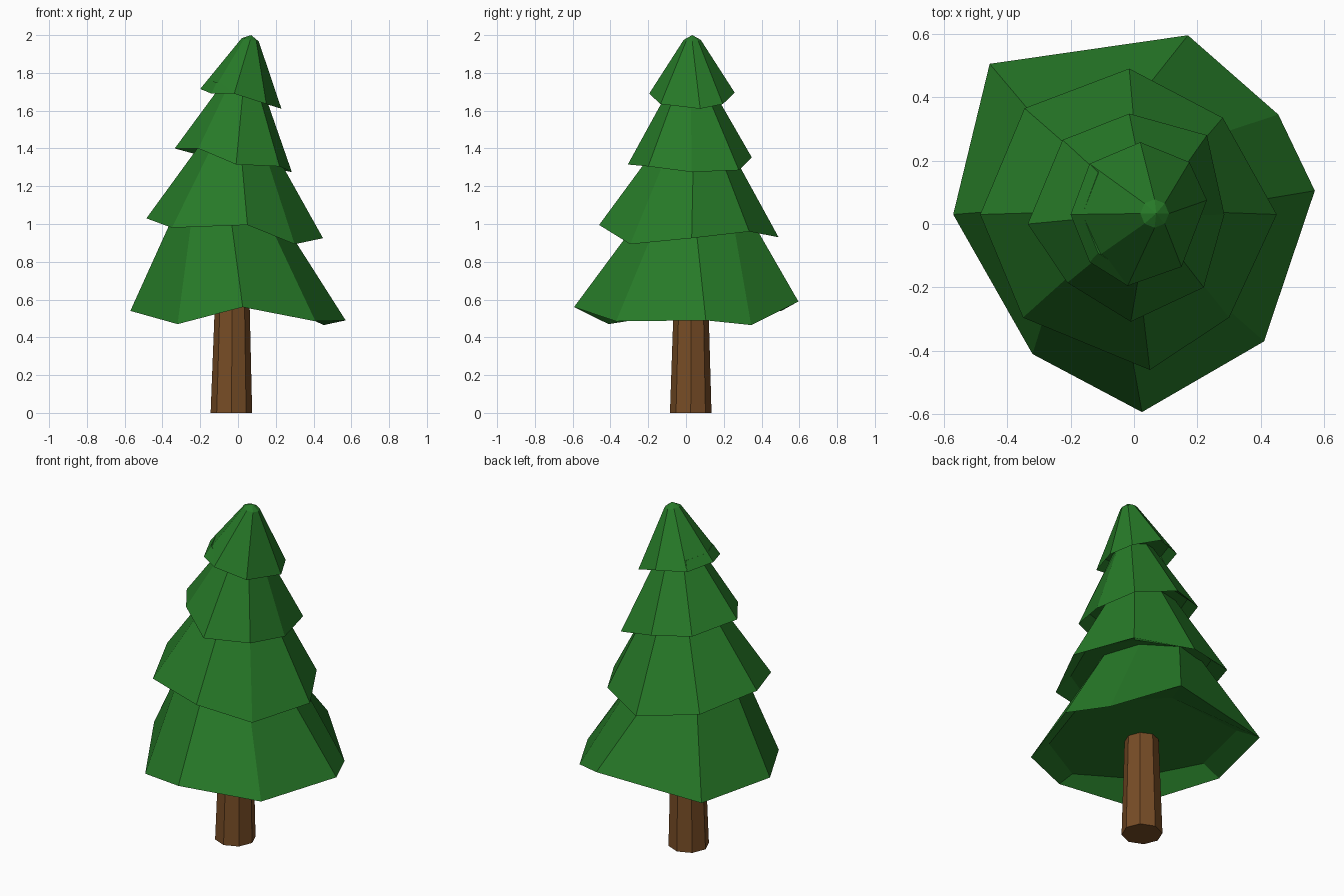
import bpy, bmesh, math
from mathutils import Vector

if "Cube" in bpy.data.objects:
    bpy.data.objects.remove(bpy.data.objects["Cube"])


def material(name, color):
    m = bpy.data.materials.new(name)
    m.diffuse_color = (*color, 1)
    m.use_nodes = True
    m.node_tree.nodes["Principled BSDF"].inputs["Base Color"].default_value = m.diffuse_color
    return m


GREEN = material("needle green", (0.020, 0.195, 0.021))
BROWN = material("bark brown", (0.185, 0.073, 0.019))


def ring(center, r, tilt=0.0, start=180):
    """Octagon of points, tilted so that it drops towards +x."""
    pts = []
    for i in range(8):
        a = math.radians(start + 45 * i)
        dx, dy = r * math.cos(a), r * math.sin(a)
        pts.append(Vector(center) + Vector((dx, dy, tilt * dx)))
    return pts


def loft(name, rings, mat, start=None, end=None):
    """Skin a list of rings, closing each end flat or with a fan to a point."""
    bm = bmesh.new()
    vs = [[bm.verts.new(p) for p in r] for r in rings]
    for a, b in zip(vs, vs[1:]):
        for i in range(8):
            j = (i + 1) % 8
            bm.faces.new((a[i], a[j], b[j], b[i]))
    for loop, tip in ((vs[0], start), (vs[-1], end)):
        if tip is None:
            bm.faces.new(loop)
        else:
            t = bm.verts.new(tip)
            for i in range(8):
                bm.faces.new((loop[i], loop[(i + 1) % 8], t))
    bmesh.ops.recalc_face_normals(bm, faces=bm.faces)
    me = bpy.data.meshes.new(name)
    bm.to_mesh(me)
    bm.free()
    me.materials.append(mat)
    ob = bpy.data.objects.new(name, me)
    bpy.context.collection.objects.link(ob)
    return ob


# Trunk: tapered octagon
loft("trunk", [ring((-0.035, 0.025, 0), 0.11),
               ring((-0.03, 0.027, 0.64), 0.09)], BROWN)

# Branch tiers: uneven rim points, rim tilt, top centre, top radius, top tilt
TIERS = [
    ([(-.57, .03, .54), (-.32, -.41, .47), (.025, -.593, .56), (.41, -.37, .485),
      (.57, .105, .49), (.455, .345, .465), (.17, .595, .59), (-.455, .505, .54)],
     -0.04, (-.04, .05, 1.05), .28, -.15),
    ([(-.485, .03, 1.03), (-.35, -.295, .98), (.05, -.46, .995), (.30, -.295, .893),
      (.45, .03, .925), (.28, .335, .96), (-.015, .49, .93), (-.345, .365, .98)],
     -0.11, (.01, .04, 1.45), .165, -.2),
    ([(-.335, 0, 1.40), (-.21, -.185, 1.40), (-.01, -.308, 1.315), (.22, -.2, 1.305),
      (.285, .03, 1.275), (.23, .28, 1.285), (-.015, .348, 1.353), (-.225, .265, 1.37)],
     -0.15, (.03, .025, 1.74), .1, -.2),
    ([(-.20, .03, 1.715), (-.14, -.12, 1.69), (-.02, -.195, 1.69), (.15, -.135, 1.635),
      (.23, .075, 1.61), (.175, .195, 1.635), (.02, .258, 1.695), (-.14, .19, 1.70)],
     -0.2, (.065, .033, 1.975), .045, -.2),
]

for n, (rim, tilt, top_c, top_r, top_tilt) in enumerate(TIERS):
    rim = [Vector(p) for p in rim]
    mid = sum(rim, Vector()) / 8
    # recessed underside
    inner = []
    for p in rim:
        q = mid + (p - mid) * 0.82
        q.z = mid.z + 0.055 + tilt * (q.x - mid.x)
        inner.append(q)
    tip = (0.07, 0.033, 2.0) if n == 3 else None
    loft(f"branch_tier_{n + 1}", [inner, rim, ring(top_c, top_r, top_tilt)], GREEN,
         start=mid + Vector((0, 0, 0.055)), end=tip)
